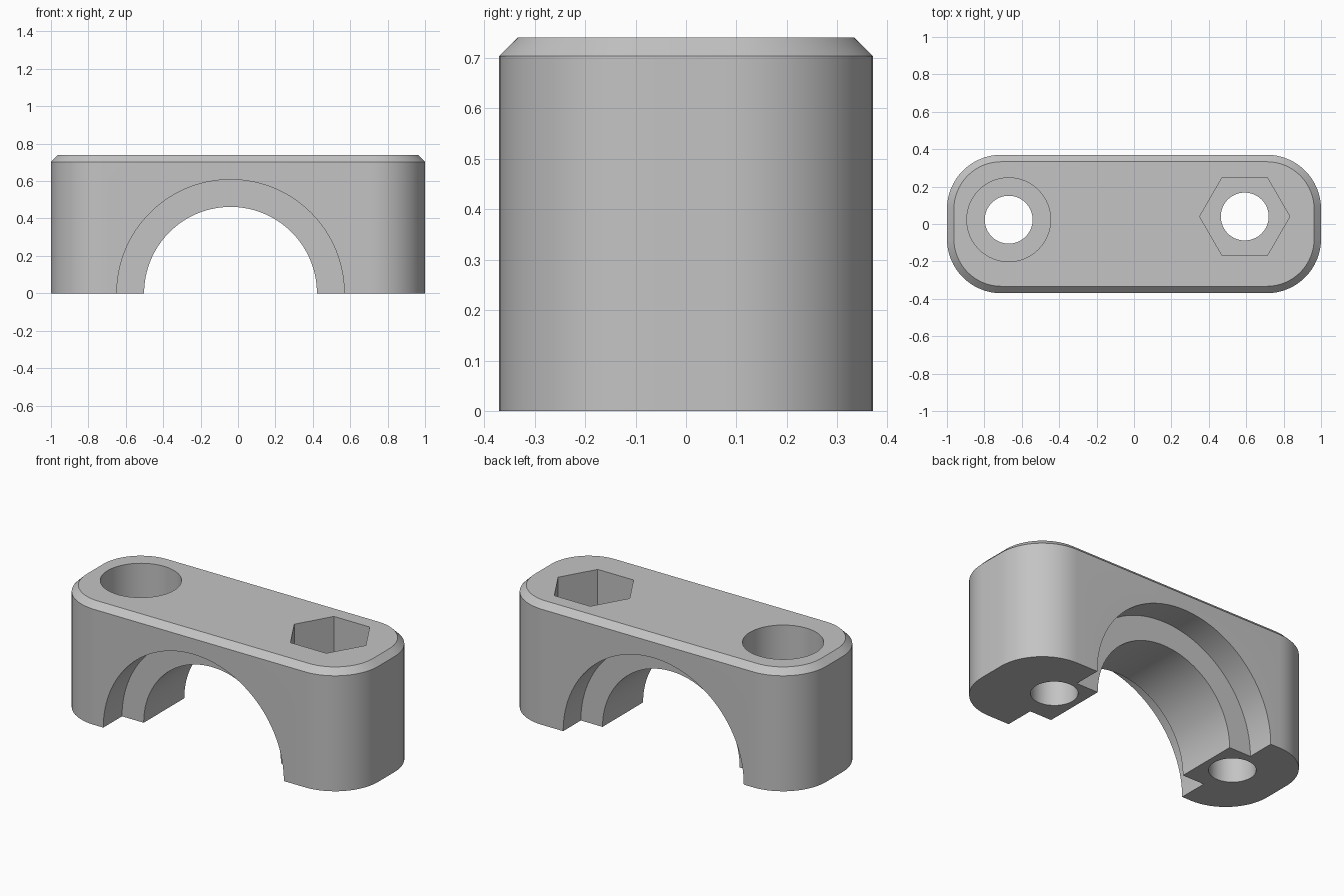
import bpy, bmesh
from math import sin, cos, pi, radians
from mathutils import Matrix, Vector

cube = bpy.data.objects.get("Cube")
if cube:
    bpy.data.objects.remove(cube)

HALF_X, HALF_Y, HEIGHT = 1.0, 0.37, 0.74
CORNER, CHAMFER = 0.29, 0.037
POCKET_FLOOR = 0.42

grey = bpy.data.materials.new("plain_grey")
grey.use_nodes = True
colour = (0.55, 0.55, 0.55, 1)
grey.diffuse_color = colour
grey.node_tree.nodes["Principled BSDF"].inputs["Base Color"].default_value = colour


def loft(name, rings):
    """Closed solid skinned through rings that have equal point counts."""
    bm = bmesh.new()
    loops = [[bm.verts.new(p) for p in ring] for ring in rings]
    n = len(loops[0])
    for low, high in zip(loops, loops[1:]):
        for i in range(n):
            j = (i + 1) % n
            bm.faces.new((low[i], low[j], high[j], high[i]))
    bm.faces.new(loops[0][::-1])
    bm.faces.new(loops[-1])
    bmesh.ops.recalc_face_normals(bm, faces=bm.faces)
    mesh = bpy.data.meshes.new(name)
    bm.to_mesh(mesh)
    bm.free()
    obj = bpy.data.objects.new(name, mesh)
    bpy.context.collection.objects.link(obj)
    mesh.materials.append(grey)
    return obj


def rounded_ring(inset, z, steps=16):
    """Rounded rectangle outline, pulled in by inset."""
    r = CORNER - inset
    points = []
    for k, (sx, sy) in enumerate([(1, 1), (-1, 1), (-1, -1), (1, -1)]):
        for i in range(steps + 1):
            a = (k + i / steps) * pi / 2
            points.append((sx * (HALF_X - CORNER) + r * cos(a),
                           sy * (HALF_Y - CORNER) + r * sin(a), z))
    return points


def prism(name, radius, sides, centre, start, end, turn=Matrix.Identity(3)):
    """Regular prism; turn aims its axis away from z."""
    rings = [[turn @ Vector((radius * cos(2 * pi * i / sides),
                             radius * sin(2 * pi * i / sides), h)) + Vector(centre)
              for i in range(sides)] for h in (start, end)]
    return loft(name, rings)


# Clamp body with a chamfered top rim
body = loft("clamp_body", [rounded_ring(0, 0), rounded_ring(0, HEIGHT - CHAMFER),
                           rounded_ring(CHAMFER, HEIGHT)])

# Arch: narrow bore through the middle rib, wider recess on each side
along_y = Matrix.Rotation(radians(-90), 3, 'X')
arch = (-0.04, 0, 0)
cutters = [
    prism("bore_cutter", 0.462, 128, arch, -1, 1, along_y),
    prism("front_recess_cutter", 0.608, 128, arch, -1, -0.19, along_y),
    prism("back_recess_cutter", 0.608, 128, arch, 0.20, 1, along_y),
]

# Bolt holes with a round head pocket and a hexagonal nut pocket
for side, x, y, radius, sides in (("head", -0.67, 0.023, 0.224, 64),
                                  ("nut", 0.592, 0.04, 0.241, 6)):
    cutters.append(prism(side + "_hole_cutter", 0.128, 64, (x, y, 0), -0.5, 1))
    cutters.append(prism(side + "_pocket_cutter", radius, sides, (x, y, 0), POCKET_FLOOR, 1))

# Apply every cut, then discard the cutters
bpy.ops.object.select_all(action='DESELECT')
body.select_set(True)
bpy.context.view_layer.objects.active = body
for cutter in cutters:
    cutter.hide_render = True
    cut = body.modifiers.new(cutter.name, 'BOOLEAN')
    cut.operation, cut.solver, cut.object = 'DIFFERENCE', 'EXACT', cutter
    bpy.ops.object.modifier_apply(modifier=cut.name)
    bpy.data.objects.remove(cutter)

bpy.ops.object.shade_smooth_by_angle(angle=radians(30))
